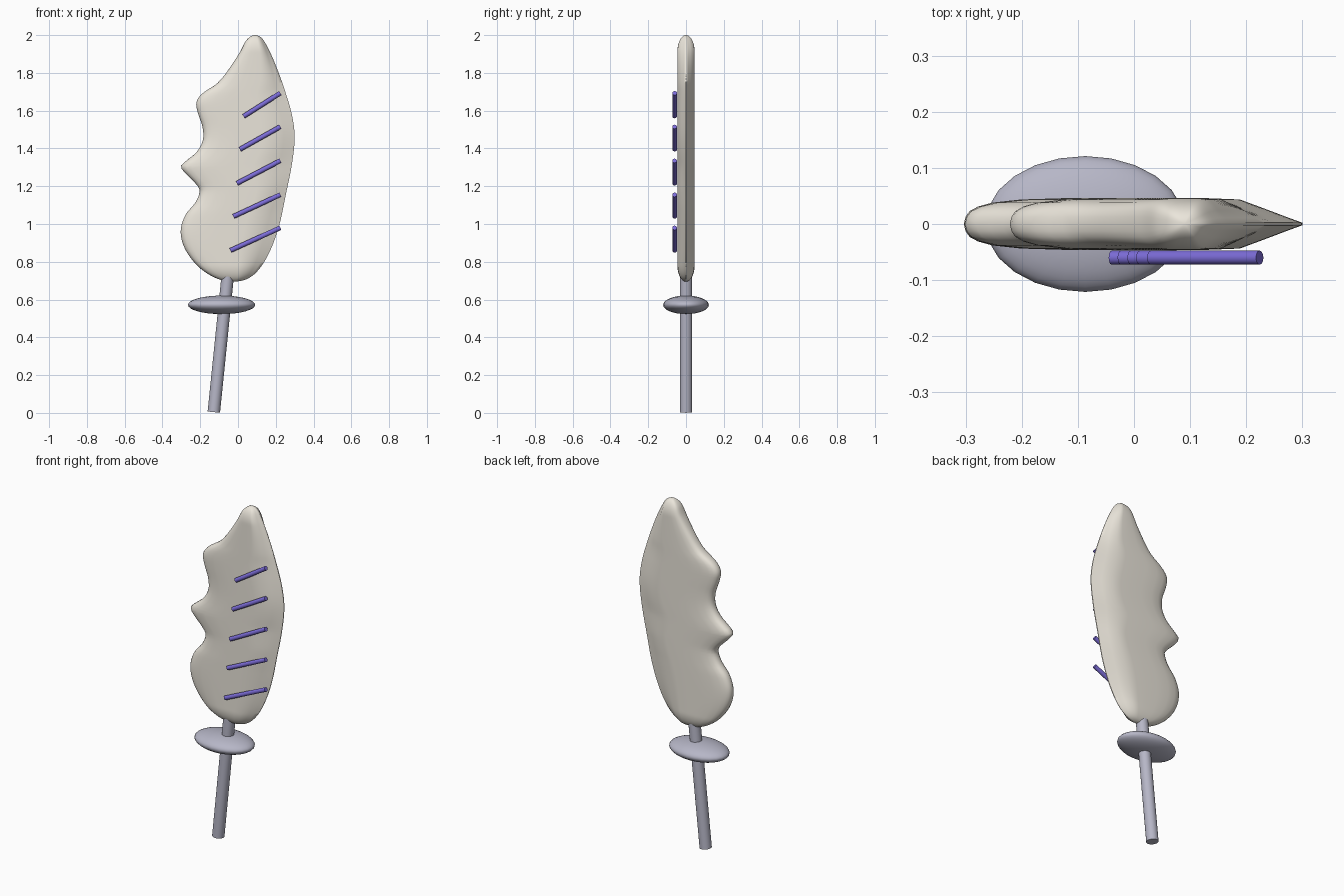
import bpy, bmesh, math
from mathutils import Vector

if "Cube" in bpy.data.objects:
    bpy.data.objects.remove(bpy.data.objects["Cube"])


def material(name, rgb):
    m = bpy.data.materials.new(name)
    m.diffuse_color = (*rgb, 1)
    m.use_nodes = True
    m.node_tree.nodes["Principled BSDF"].inputs["Base Color"].default_value = m.diffuse_color
    return m


BONE = material("bone", (0.83, 0.79, 0.71))
STEEL = material("steel", (0.47, 0.47, 0.57))
VIOLET = material("violet", (0.20, 0.15, 0.68))


def finish(ob, name, mat, angle=40):
    ob.name = name
    ob.data.materials.append(mat)
    bpy.ops.object.select_all(action='DESELECT')
    ob.select_set(True)
    bpy.context.view_layer.objects.active = ob
    bpy.ops.object.shade_smooth_by_angle(angle=math.radians(angle))


def rod(name, a, b, r, mat, sides):
    a, b = Vector(a), Vector(b)
    bpy.ops.mesh.primitive_cylinder_add(vertices=sides, radius=r, depth=(b - a).length,
                                        location=(a + b) / 2)
    ob = bpy.context.object
    ob.rotation_euler = (b - a).to_track_quat('Z', 'Y').to_euler()
    finish(ob, name, mat)


# Blade outline as (z, x): notched back and curved cutting edge
Z0, Z1 = 0.695, 2.0
BACK = [(0.695, -0.025), (0.73, -0.15), (0.795, -0.23), (0.885, -0.288), (0.97, -0.303),
        (1.05, -0.277), (1.115, -0.225), (1.18, -0.203), (1.22, -0.23), (1.27, -0.28),
        (1.305, -0.303), (1.33, -0.28), (1.38, -0.22), (1.44, -0.187), (1.51, -0.187),
        (1.59, -0.213), (1.645, -0.22), (1.69, -0.19), (1.745, -0.11), (1.825, -0.045),
        (1.91, 0.01), (1.97, 0.042), (2.0, 0.09)]
EDGE = [(0.695, -0.025), (0.71, 0.05), (0.765, 0.115), (0.865, 0.173), (1.0, 0.22),
        (1.155, 0.253), (1.315, 0.285), (1.46, 0.30), (1.58, 0.285), (1.71, 0.247),
        (1.84, 0.20), (1.935, 0.157), (1.985, 0.125), (2.0, 0.09)]
# Cross-section: fraction of width from the back, fraction of half thickness
SECTION = [(0, 0), (0.006, 0.28), (0.02, 0.5), (0.05, 0.68), (0.1, 0.83), (0.2, 0.95),
           (0.35, 1), (0.5, 1), (0.65, 1), (0.77, 0.95), (0.88, 0.52), (0.95, 0.24), (1, 0.05)]


def warp(z):
    return math.acos(max(-1, min(1, 1 - 2 * (z - Z0) / (Z1 - Z0))))


def sample(pts, t):
    p = [(warp(z), x) for z, x in pts]

    def slope(i):
        a, b = p[max(i - 1, 0)], p[min(i + 1, len(p) - 1)]
        return (b[1] - a[1]) / (b[0] - a[0])
    i = max(k for k in range(len(p) - 1) if p[k][0] <= t + 1e-9)
    h = p[i + 1][0] - p[i][0]
    s = (t - p[i][0]) / h
    return ((2*s**3 - 3*s**2 + 1) * p[i][1] + (s**3 - 2*s**2 + s) * h * slope(i)
            + (3*s**2 - 2*s**3) * p[i + 1][1] + (s**3 - s**2) * h * slope(i + 1))


# Blade: loft the section through rows up the outline
ROWS = 110
ring = [(u, -h) for u, h in SECTION] + [(u, h) for u, h in reversed(SECTION[1:])]
bm = bmesh.new()
rows = []
for k in range(1, ROWS):
    t = math.pi * k / ROWS
    z = Z0 + (Z1 - Z0) * (1 - math.cos(t)) / 2
    left, right = sample(BACK, t), sample(EDGE, t)
    d = min(1, min(z - Z0, Z1 - z) / 0.09)
    half = 0.046 * math.sqrt(1 - (1 - d) ** 2)
    rows.append([bm.verts.new((left + (right - left) * u, half * h, z)) for u, h in ring])
n = len(ring)
for a, b in zip(rows, rows[1:]):
    for j in range(n):
        bm.faces.new((a[j], a[(j + 1) % n], b[(j + 1) % n], b[j]))
for row, tip in ((rows[0], (-0.025, 0, Z0)), (rows[-1], (0.09, 0, Z1))):
    v = bm.verts.new(tip)
    for j in range(n):
        bm.faces.new((row[j], row[(j + 1) % n], v))
bmesh.ops.recalc_face_normals(bm, faces=bm.faces)
mesh = bpy.data.meshes.new("blade")
bm.to_mesh(mesh)
bm.free()
blade = bpy.data.objects.new("blade", mesh)
bpy.context.collection.objects.link(blade)
finish(blade, "blade", BONE, 60)

# Handle and oval guard
rod("handle", (-0.128, 0, 0.004), (-0.054, 0, 0.73), 0.033, STEEL, 24)
bpy.ops.mesh.primitive_uv_sphere_add(segments=24, ring_count=16, radius=1, location=(-0.087, 0, 0.572))
bpy.context.object.scale = (0.178, 0.121, 0.049)
finish(bpy.context.object, "guard", STEEL)

# Slanted stripes on the front of the blade
for i, (x, z, z_end) in enumerate([(-0.04, 0.86, 0.98), (-0.024, 1.04, 1.155), (-0.006, 1.215, 1.335),
                                   (0.01, 1.395, 1.515), (0.03, 1.57, 1.693)]):
    rod(f"stripe_{i + 1}", (x, -0.06, z), (0.224, -0.06, z_end), 0.0125, VIOLET, 12)
